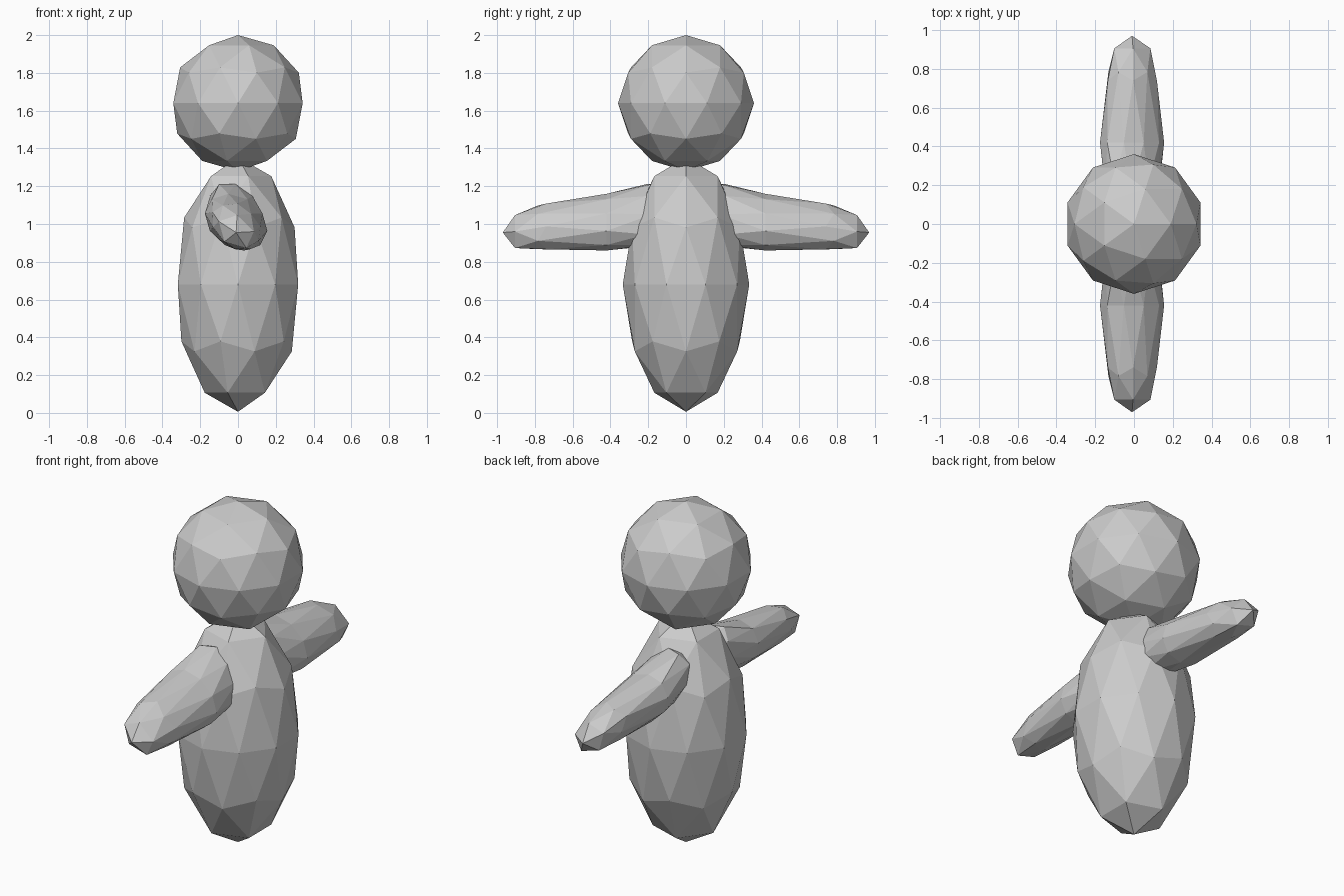
import bpy, math

if "Cube" in bpy.data.objects:
    bpy.data.objects.remove(bpy.data.objects["Cube"])


def ball(name, z, size):
    bpy.ops.mesh.primitive_ico_sphere_add(subdivisions=2, radius=1, location=(0, 0, z))
    ob = bpy.context.object
    ob.name = name
    for v in ob.data.vertices:
        for i in range(3):
            v.co[i] *= size[i]
    return ob


def interp(table, t):
    # Linear lookup in a table of rows sorted by the first value
    t = min(max(t, table[0][0]), table[-1][0])
    for a, b in zip(table, table[1:]):
        if t <= b[0]:
            f = (t - a[0]) / (b[0] - a[0])
            return [p + (q - p) * f for p, q in zip(a, b)]


# Head and torso
ball("head", 1.64, (0.36, 0.36, 0.36))
ball("torso", 0.68, (0.335, 0.335, 0.674))

# Arms: faceted ball stretched along y, rising and leaning toward the shoulder
# rows: position along ball, y, centre z, half width, half height
profile = [
    (-1.00, 0.02, 1.06, 0.00, 0.00),
    (-0.85, 0.08, 1.06, 0.09, 0.11),
    (-0.49, 0.19, 1.05, 0.14, 0.175),
    (0.00, 0.42, 1.01, 0.16, 0.15),
    (0.49, 0.77, 0.985, 0.125, 0.125),
    (0.85, 0.905, 0.96, 0.095, 0.092),
    (1.00, 0.97, 0.955, 0.00, 0.00),
]
arms = ball("arms", 0, (1, 1, 1))
for v in arms.data.vertices:
    x, y, z = v.co
    r = math.hypot(x, y) or 1.0
    _, along, cz, half_w, half_h = interp(profile, z)
    dz = -y / r * half_h
    v.co = (x / r * half_w - 0.01 - 0.28 * dz, along, cz + dz)

# Second arm on the opposite side
mirror = arms.modifiers.new("other_side", 'MIRROR')
mirror.use_axis = (False, True, False)
mirror.use_mirror_merge = False
